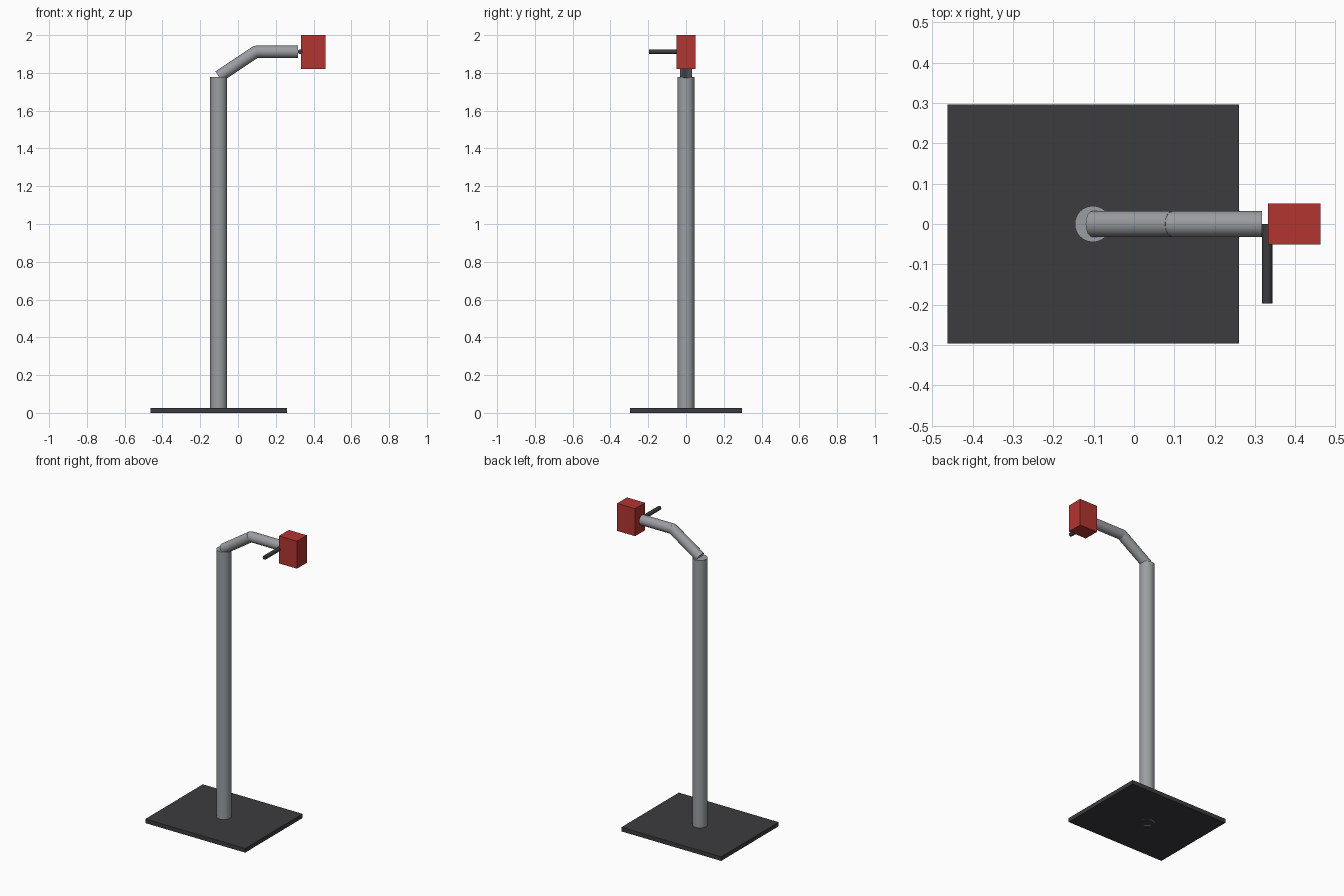
import bpy
from mathutils import Vector

if "Cube" in bpy.data.objects:
    bpy.data.objects.remove(bpy.data.objects["Cube"])


def material(name, rgb):
    m = bpy.data.materials.new(name)
    m.diffuse_color = (*rgb, 1)
    m.use_nodes = True
    m.node_tree.nodes["Principled BSDF"].inputs["Base Color"].default_value = m.diffuse_color
    return m


STEEL = material("steel", (0.33, 0.34, 0.36))
DARK = material("dark_metal", (0.045, 0.045, 0.05))
RED = material("red_paint", (0.45, 0.035, 0.03))


def box(name, lo, hi, mat):
    lo, hi = Vector(lo), Vector(hi)
    bpy.ops.mesh.primitive_cube_add(size=1, location=(lo + hi) / 2)
    ob = bpy.context.object
    ob.name, ob.scale = name, hi - lo
    ob.data.materials.append(mat)


def rod(name, a, b, radius, sides, mat):
    a, b = Vector(a), Vector(b)
    d = b - a
    bpy.ops.mesh.primitive_cylinder_add(vertices=sides, radius=radius, depth=d.length,
                                        location=(a + b) / 2)
    ob = bpy.context.object
    ob.name = name
    ob.rotation_euler = d.to_track_quat('Z', 'Y').to_euler()
    ob.data.materials.append(mat)
    bpy.ops.object.shade_smooth_by_angle()


# base plate and upright
box("base_plate", (-0.463, -0.297, 0), (0.26, 0.297, 0.027), DARK)
rod("pole", (-0.102, 0, 0), (-0.102, 0, 1.778), 0.045, 24, STEEL)

# bent arm: sloping tube, elbow, level tube
elbow = (0.095, 0, 1.912)
rod("sloping_arm", (-0.102, 0, 1.781), elbow, 0.0325, 16, STEEL)
rod("level_arm", elbow, (0.318, 0, 1.912), 0.0325, 16, STEEL)
bpy.ops.mesh.primitive_uv_sphere_add(segments=16, ring_count=8, radius=0.032, location=elbow)
bpy.context.object.name = "arm_elbow"
bpy.context.object.data.materials.append(STEEL)
bpy.ops.object.shade_smooth_by_angle()

# side handle and head block
rod("handle", (0.33, 0, 1.912), (0.33, -0.197, 1.912), 0.013, 16, DARK)
box("head_block", (0.333, -0.051, 1.82), (0.463, 0.051, 2.0), RED)
